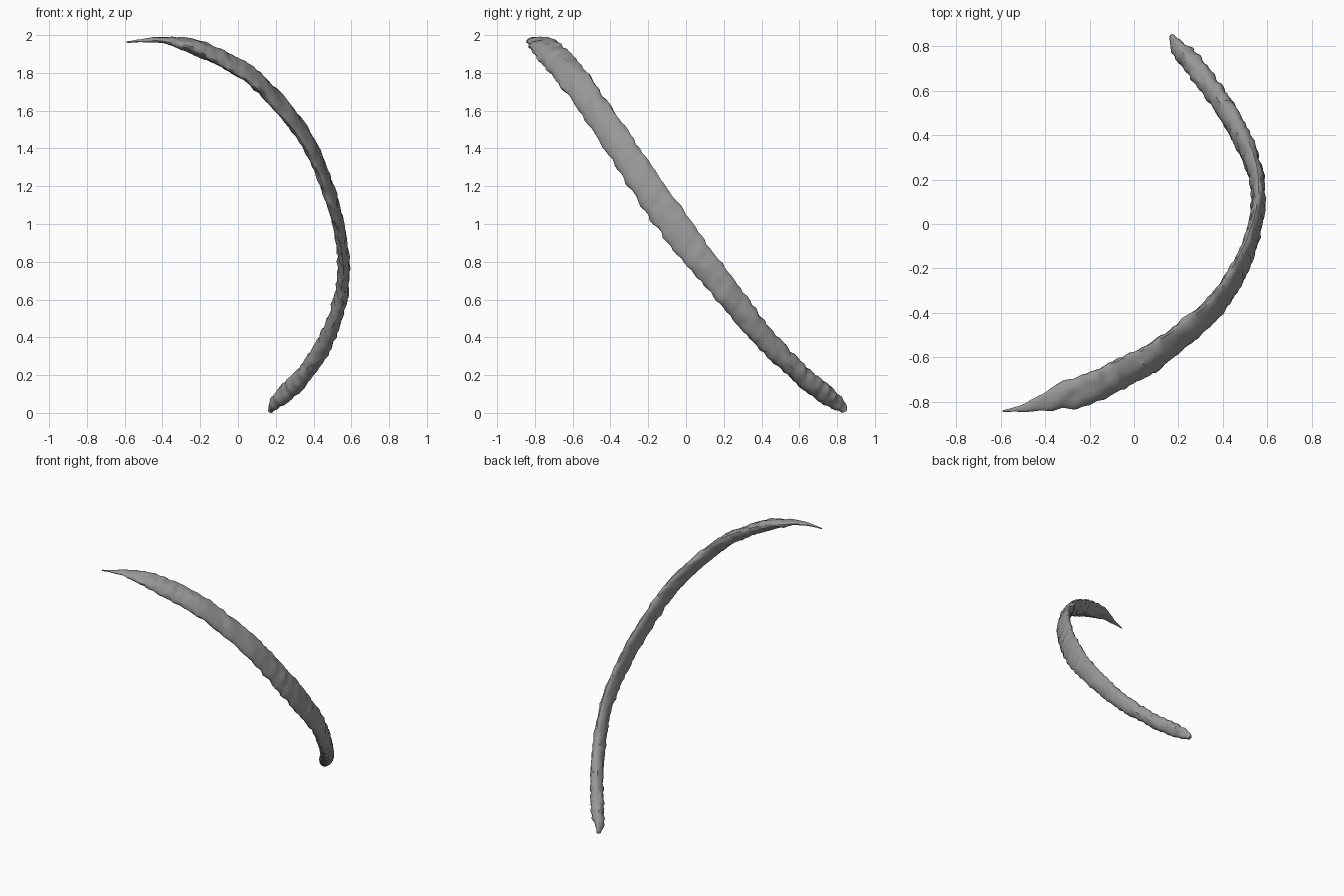
import bpy
import bmesh
import math
from mathutils import Vector, noise

cube = bpy.data.objects.get("Cube")
if cube:
    bpy.data.objects.remove(cube, do_unlink=True)

bone = bpy.data.materials.new("bone grey")
bone.use_nodes = True
COLOR = (0.31, 0.31, 0.31, 1)
bone.diffuse_color = COLOR
bone.node_tree.nodes["Principled BSDF"].inputs["Base Color"].default_value = COLOR

# Stations along the rib: centre x, y, z, section width, section thickness
STATIONS = [
    (0.172, 0.840, 0.008, 0.030, 0.025),
    (0.180, 0.824, 0.033, 0.056, 0.036),
    (0.205, 0.785, 0.062, 0.080, 0.064),
    (0.247, 0.740, 0.100, 0.100, 0.086),
    (0.355, 0.600, 0.210, 0.104, 0.086),
    (0.478, 0.400, 0.410, 0.120, 0.078),
    (0.553, 0.200, 0.660, 0.140, 0.064),
    (0.548, 0.000, 0.910, 0.166, 0.056),
    (0.475, -0.200, 1.190, 0.164, 0.060),
    (0.345, -0.390, 1.475, 0.154, 0.064),
    (0.115, -0.578, 1.745, 0.152, 0.070),
    (-0.040, -0.666, 1.850, 0.152, 0.074),
    (-0.200, -0.738, 1.930, 0.144, 0.076),
    (-0.300, -0.768, 1.955, 0.130, 0.060),
    (-0.400, -0.800, 1.974, 0.078, 0.030),
    (-0.500, -0.828, 1.972, 0.034, 0.018),
    (-0.590, -0.842, 1.962, 0.008, 0.010),
]
SIDES, STEPS = 20, 12


def spline(a, b, c, d, t):
    """Catmull-Rom blend of four stations."""
    return [0.5 * (2 * q + (r - p) * t + (2 * p - 5 * q + 4 * r - s) * t * t
                   + (3 * q - p - 3 * r + s) * t ** 3)
            for p, q, r, s in zip(a, b, c, d)]


pts = [STATIONS[0]] + STATIONS + [STATIONS[-1]]
path = [spline(*pts[i:i + 4], k / STEPS)
        for i in range(len(STATIONS) - 1) for k in range(STEPS)]
path.append(list(STATIONS[-1]))
# Even out the spacing of the rings
spaced = [path[0]]
for p in path[1:-1]:
    if (Vector(p[:3]) - Vector(spaced[-1][:3])).length > 0.012:
        spaced.append(p)
path = spaced + [path[-1]]

# Sweep an oval section, wide across the plane of the bow
bm = bmesh.new()
rings = []
for i, (x, y, z, width, thick) in enumerate(path):
    centre = Vector((x, y, z))
    ahead = Vector(path[min(i + 1, len(path) - 1)][:3])
    behind = Vector(path[max(i - 1, 0)][:3])
    tangent = (ahead - behind).normalized()
    # The upper part twists to lie flatter
    flat = min(max((0.3 - x) / 0.65, 0), 1) if z > 1 else 0
    wide = Vector((0, 0.77, 0.64)).lerp(Vector((0, 0.98, 0.15)), flat)
    wide = (wide - tangent * wide.dot(tangent)).normalized()
    thin = tangent.cross(wide)
    ring = []
    for k in range(SIDES):
        a = 2 * math.pi * k / SIDES
        out = wide * math.cos(a) * width / 2 + thin * math.sin(a) * thick / 2
        p = centre + out
        # Weathered surface with oblique ridges
        rough = noise.noise(p * 20) * 0.010 + noise.noise(p * 42) * 0.006
        rough += 0.003 * math.sin(p.dot(Vector((60, -70, 40))))
        p += out.normalized() * rough * min(thick / 0.06, 1)
        ring.append(bm.verts.new(p))
    rings.append(ring)
for r0, r1 in zip(rings, rings[1:]):
    for k in range(SIDES):
        n = (k + 1) % SIDES
        bm.faces.new((r0[k], r0[n], r1[n], r1[k]))
bm.faces.new(rings[0])
bm.faces.new(rings[-1])

# Small spur on the upper edge
spur_at = Vector((0.225, -0.430, 1.630))
for v in bm.verts:
    d = (v.co - spur_at).length
    if d < 0.035:
        v.co += Vector((0, 0.77, 0.64)) * 0.022 * (1 - d / 0.035)
bmesh.ops.recalc_face_normals(bm, faces=bm.faces)

mesh = bpy.data.meshes.new("rib_bone")
bm.to_mesh(mesh)
bm.free()
mesh.materials.append(bone)
rib = bpy.data.objects.new("rib_bone", mesh)
bpy.context.collection.objects.link(rib)
bpy.ops.object.select_all(action='DESELECT')
rib.select_set(True)
bpy.context.view_layer.objects.active = rib
bpy.ops.object.shade_smooth_by_angle(angle=math.radians(35))
